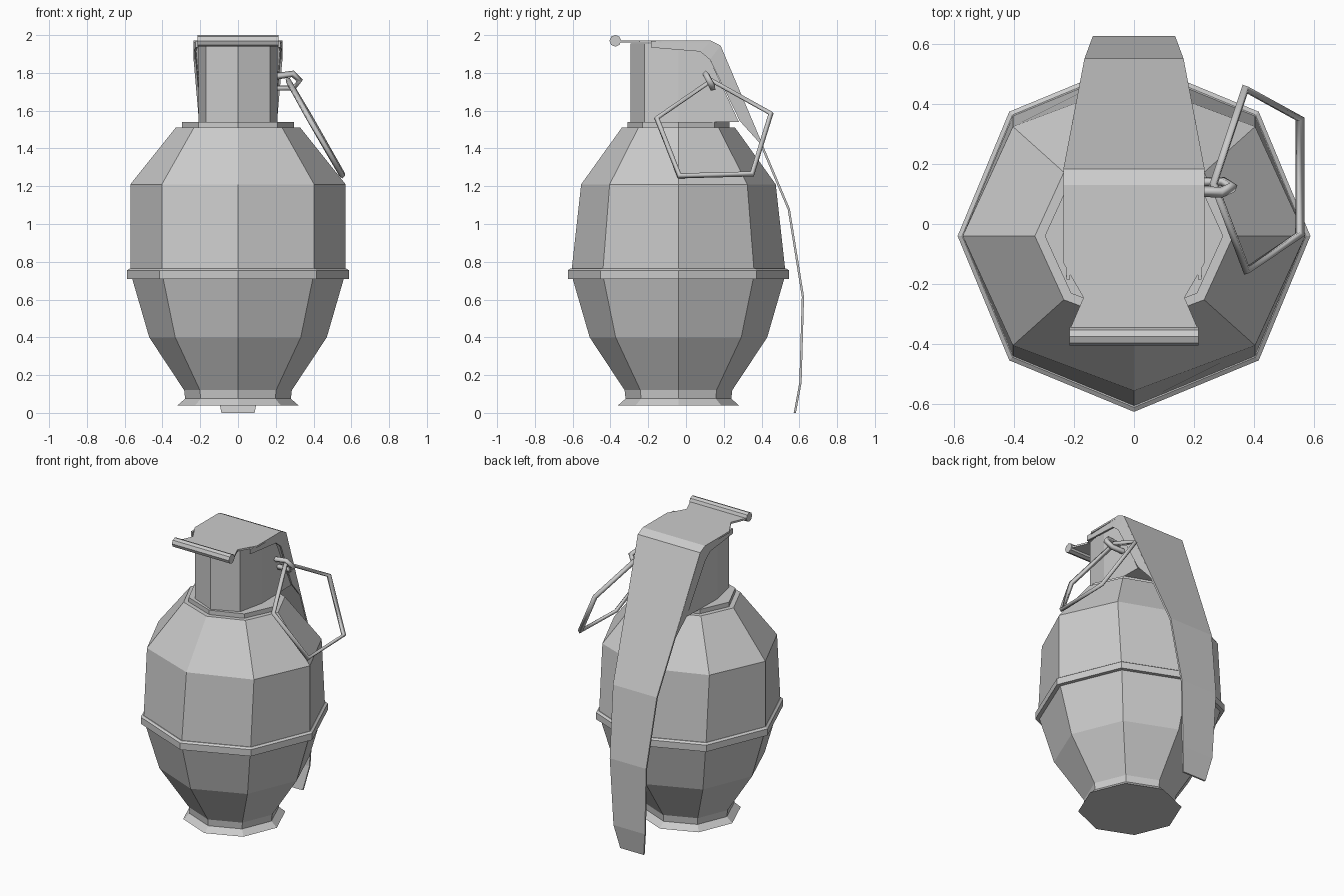
import bpy, math
from mathutils import Vector

if "Cube" in bpy.data.objects:
    bpy.data.objects.remove(bpy.data.objects["Cube"])

CY = -0.04  # centre of the body axis in y


def make(name, verts, faces):
    me = bpy.data.meshes.new(name)
    me.from_pydata(verts, [], faces)
    me.update()
    ob = bpy.data.objects.new(name, me)
    bpy.context.collection.objects.link(ob)
    return ob


def loft(name, loops):
    """Join equal-length counter-clockwise loops, capped at both ends."""
    n = len(loops[0])
    verts = [v for lp in loops for v in lp]
    faces = [(k * n + i, k * n + (i + 1) % n, (k + 1) * n + (i + 1) % n, (k + 1) * n + i)
             for k in range(len(loops) - 1) for i in range(n)]
    faces.append(tuple(reversed(range(n))))
    faces.append(tuple(range((len(loops) - 1) * n, len(loops) * n)))
    return make(name, verts, faces)


def octagon(z, rx, ry):
    return [(rx * math.cos(i * math.pi / 4), CY + ry * math.sin(i * math.pi / 4), z) for i in range(8)]


def tube(name, pts, r, closed=True):
    """Four-sided wire along a path."""
    cu = bpy.data.curves.new(name, 'CURVE')
    cu.dimensions = '3D'
    cu.bevel_depth = r
    cu.bevel_resolution = 0
    cu.use_fill_caps = True
    sp = cu.splines.new('POLY')
    sp.points.add(len(pts) - 1)
    for p, c in zip(sp.points, pts):
        p.co = (*c, 1)
    sp.use_cyclic_u = closed
    ob = bpy.data.objects.new(name, cu)
    bpy.context.collection.objects.link(ob)
    return ob


# Body with base flare, and the slightly flattened upper half
loft("body", [octagon(*p) for p in (
    (0.04, 0.32, 0.32), (0.075, 0.28, 0.28), (0.12, 0.285, 0.285), (0.40, 0.47, 0.47),
    (0.71, 0.56, 0.56), (0.76, 0.57, 0.565), (1.21, 0.57, 0.515), (1.51, 0.33, 0.30))])
loft("waist_band", [octagon(0.71, 0.587, 0.585), octagon(0.755, 0.587, 0.585), octagon(0.765, 0.572, 0.57)])
loft("neck_ring", [octagon(1.505, 0.297, 0.27), octagon(1.54, 0.297, 0.27)])


# Neck housing: faceted front, back leaning out under the lever
def neck_loop(z, yb):
    right = [(0, -0.295), (0.17, -0.22), (0.21, -0.04), (0.205, yb)]
    return [(x, y, z) for x, y in right] + [(-x, y, z) for x, y in reversed(right[1:])]


loft("neck", [neck_loop(1.54, 0.28), neck_loop(1.87, 0.127), neck_loop(1.955, 0.07)])

# Safety lever: (half width, y, z) along its length
path = [(0.213, -0.35, 1.972), (0.168, -0.245, 1.972), (0.235, -0.13, 1.972), (0.235, 0.13, 1.972),
        (0.235, 0.183, 1.945), (0.165, 0.55, 1.08), (0.137, 0.625, 0.615), (0.118, 0.612, 0.16),
        (0.088, 0.582, 0.0)]
T = 0.012
loops = []
for i, (w, y, z) in enumerate(path):
    a, b = path[max(i - 1, 0)], path[min(i + 1, len(path) - 1)]
    d = Vector((0, b[1] - a[1], b[2] - a[2])).normalized()
    iy, iz = d.z * T, -d.y * T      # inward offset
    if i == len(path) - 1:
        iz = 0
    loops.append([(-w, y, z), (-w, y + iy, z + iz), (w, y + iy, z + iz), (w, y, z)])
loft("lever", loops)

# Folded side flanges of the lever
outer = [(0.225, -0.185, 1.968), (0.235, 0.13, 1.968), (0.235, 0.18, 1.94), (0.203, 0.352, 1.54)]
inner = [(0.225, -0.185, 1.934), (0.235, 0.074, 1.913), (0.235, 0.127, 1.87), (0.207, 0.285, 1.545)]
for side, s in (("right", 1), ("left", -1)):
    secs = []
    for o, i in zip(outer, inner):
        sec = [(s * o[0], o[1], o[2]), (s * i[0], i[1], i[2]),
               (s * (i[0] - T), i[1], i[2]), (s * (o[0] - T), o[1], o[2])]
        secs.append(sec if s > 0 else sec[::-1])
    # taper to nothing against the lever
    tip = [(s * 0.192, 0.405, 1.42), (s * 0.192, 0.398, 1.42), (s * 0.182, 0.398, 1.42), (s * 0.182, 0.405, 1.42)]
    secs.append(tip if s > 0 else tip[::-1])
    loft("lever_flange_" + side, secs)

# Rolled hinge at the front of the lever
bpy.ops.mesh.primitive_cylinder_add(vertices=8, radius=0.031, depth=0.43,
                                    location=(0, -0.374, 1.97), rotation=(0, math.pi / 2, 0))
bpy.context.object.name = "hinge_roll"

# Pull ring (pentagon hanging outward) and the pin loop that holds it
tube("pull_ring", [(0.265, 0.135, 1.76), (0.37, 0.45, 1.585), (0.552, 0.35, 1.265),
                   (0.552, -0.035, 1.255), (0.375, -0.155, 1.56)], 0.016)
tube("pin_loop", [(0.19, 0.11, 1.78), (0.29, 0.105, 1.795), (0.328, 0.122, 1.76),
                  (0.295, 0.142, 1.72), (0.19, 0.14, 1.72)], 0.018, closed=False)

# Small offset between lever tip and ground comes from the path itself (tip at z = 0)
